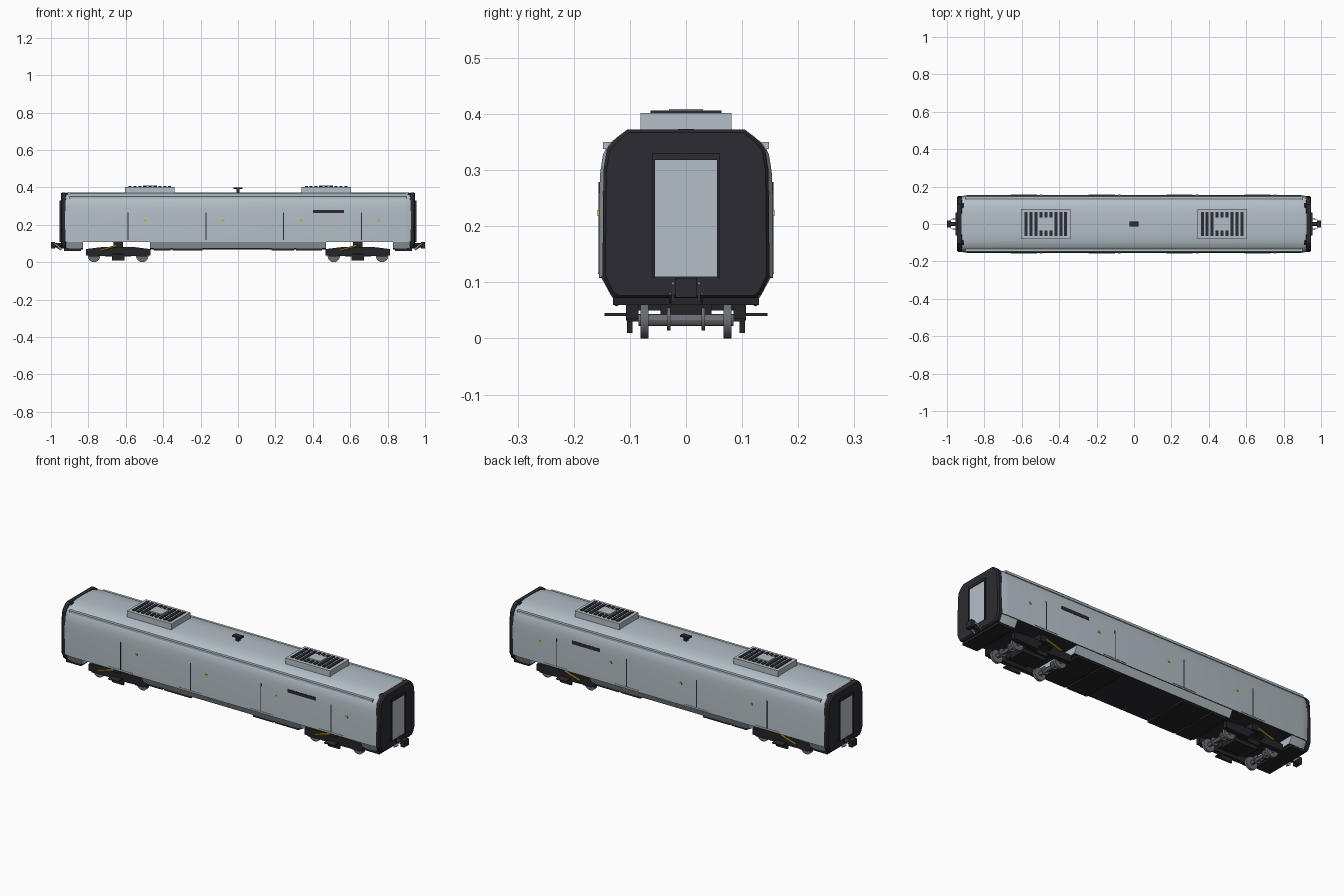
import bpy, bmesh, math
from mathutils import Vector

if "Cube" in bpy.data.objects:
    bpy.data.objects.remove(bpy.data.objects["Cube"])

def mat(name, r, g, b):
    m = bpy.data.materials.new(name)
    m.diffuse_color = (r, g, b, 1)
    m.use_nodes = True
    m.node_tree.nodes["Principled BSDF"].inputs["Base Color"].default_value = m.diffuse_color
    return m

GREY = mat("body grey", 0.45, 0.52, 0.565)
DARK = mat("end charcoal", 0.024, 0.024, 0.032)
BLACK = mat("underframe black", 0.018, 0.018, 0.021)
STEEL = mat("wheel steel", 0.14, 0.15, 0.17)
ORANGE = mat("button orange", 0.75, 0.38, 0.03)
YELLOW = mat("damper yellow", 0.75, 0.45, 0.01)

def finish(bm, name, mats, smooth=False, rule=None):
    bmesh.ops.recalc_face_normals(bm, faces=bm.faces)
    bm.normal_update()
    if rule:
        for f in bm.faces:
            f.material_index = rule(f)
    me = bpy.data.meshes.new(name)
    bm.to_mesh(me)
    bm.free()
    ob = bpy.data.objects.new(name, me)
    bpy.context.collection.objects.link(ob)
    for m in mats:
        me.materials.append(m)
    if smooth:
        bpy.context.view_layer.objects.active = ob
        ob.select_set(True)
        bpy.ops.object.shade_smooth_by_angle(angle=math.radians(30))
        ob.select_set(False)
    return ob

def add_box(bm, x0, x1, y0, y1, z0, z1):
    for p in bmesh.ops.create_cube(bm, size=1)["verts"]:
        p.co = Vector(((x0 + x1) / 2 + p.co.x * (x1 - x0),
                       (y0 + y1) / 2 + p.co.y * (y1 - y0),
                       (z0 + z1) / 2 + p.co.z * (z1 - z0)))

def boxes(name, m, *dims):
    bm = bmesh.new()
    for d in dims:
        add_box(bm, *d)
    return finish(bm, name, [m])

def rod(name, m, a, b, r, n=12):
    a, b = Vector(a), Vector(b)
    bm = bmesh.new()
    bmesh.ops.create_cone(bm, cap_ends=True, segments=n, radius1=r, radius2=r, depth=(b - a).length)
    q = Vector((0, 0, 1)).rotation_difference(b - a)
    for v in bm.verts:
        v.co = q @ v.co + (a + b) / 2
    return finish(bm, name, [m], True)

def loft(name, mats, half, stations, rule=None):
    """half: (y, z) from the roof down; stations: (x, y scale, z scale about mid height)"""
    ring = half + [(-y, z) for y, z in reversed(half) if y > 0]
    bm = bmesh.new()
    zm = 0.22
    rows = [[bm.verts.new((x, y * sy, zm + (z - zm) * sz)) for y, z in ring] for x, sy, sz in stations]
    n = len(ring)
    for a, b in zip(rows, rows[1:]):
        for i in range(n):
            bm.faces.new((a[i], a[(i + 1) % n], b[(i + 1) % n], b[i]))
    bm.faces.new(rows[0])
    bm.faces.new(rows[-1])
    return finish(bm, name, mats, True, rule)

def prism(name, m, pts, y0, y1):
    """Side profile in x, z extruded along y"""
    bm = bmesh.new()
    a = [bm.verts.new((x, y0, z)) for x, z in pts]
    b = [bm.verts.new((x, y1, z)) for x, z in pts]
    bm.faces.new(a)
    bm.faces.new(b)
    for i in range(len(pts)):
        j = (i + 1) % len(pts)
        bm.faces.new((a[i], a[j], b[j], b[i]))
    return finish(bm, name, [m])

under = lambda f: 1 if f.normal.z < -0.9 else 0

# Main shell and the lower skirt, which is cut away over the bogies
shell = [(0, .373), (.05, .3725), (.09, .369), (.12, .36), (.138, .347), (.148, .328),
         (.153, .295), (.155, .25), (.155, .108)]
loft("body_shell", [GREY, DARK], shell,
     [(-.925, .955, .985), (-.91, .975, .99), (-.89, 1, 1), (.89, 1, 1), (.91, .975, .99), (.925, .955, .985)], under)
skirt = [(0, .112), (.153, .112), (.131, .072), (0, .067)]
loft("centre_skirt", [GREY, DARK], skirt, [(-.47, 1, 1), (.47, 1, 1)], under)

# Underfloor equipment boxes
for x0, x1 in ((-.45, -.36), (-.35, -.19), (.18, .3), (.31, .45)):
    boxes("underfloor_box", BLACK, (x0, x1, -.128, .128, .061, .08))

end_profile = [(0, .372), (.105, .372), (.125, .357), (.141, .338), (.147, .3), (.149, .11),
               (.135, .08), (.125, .072), (0, .072)]
for s in (-1, 1):
    def sx(a, b):
        return (min(s * a, s * b), max(s * a, s * b))
    # End skirt, dark end cap, door and door surround
    loft("end_skirt", [GREY, DARK], skirt, [(s * .83, 1, 1), (s * .89, 1, 1), (s * .92, .96, 1)], under)
    loft("end_cap", [DARK], end_profile,
         [(s * .91, .97, .97), (s * .92, .97, .97), (s * .922, 1, 1), (s * .94, 1, 1), (s * .947, .965, .97)])
    boxes("end_door", GREY, sx(.94, .949) + (-.055, .055, .11, .318))
    boxes("end_door_frame", DARK, sx(.94, .954) + (-.061, -.055, .108, .33),
          sx(.94, .954) + (.055, .061, .108, .33), sx(.94, .954) + (-.055, .055, .318, .33))
    boxes("buffer_beam", BLACK, sx(.84, .93) + (-.13, .13, .06, .075))
    # Coupler with side brackets
    boxes("coupler_head", DARK, sx(.978, 1.0) + (-.02, .02, .073, .108))
    rod("coupler_shaft", DARK, (s * .93, 0, .09), (s * .98, 0, .09), .012)
    for t in (-1, 1):
        prism("coupler_bracket", GREY, [(s * .94, .072), (s * .945, .066), (s * .982, .096), (s * .978, .101)],
              t * .021, t * .025)
        rod("coupler_hose", STEEL, (s * .945, t * .028, .064), (s * .97, t * .028, .08), .0025, 8)

    # Roof air conditioning unit with slatted grille
    c = s * .471
    boxes("roof_unit", GREY, (c - .132, c + .132, -.081, .081, .35, .402))
    slats = []
    for i in range(9):
        x = c + (i - 4) * .0265
        spans = [(-.063, .063)] if abs(i - 4) > 1.5 else [(-.063, -.034), (.034, .063)]
        slats += [(x - .008, x + .008, a, b, .4, .406) for a, b in spans]
    boxes("roof_grille_slats", DARK, *slats)
    boxes("roof_unit_hatch", GREY, (c - .038, c + .038, -.03, .03, .4, .409))

    # Bogie: wheels, axles, frame, brakes and dampers
    c = s * .641
    for d in (-.129, .129):
        rod("axle", STEEL, (c + d, -.085, .033), (c + d, .085, .033), .011)
        for t in (-1, 1):
            rod("wheel", STEEL, (c + d, t * .067, .033), (c + d, t * .081, .033), .033, 24)
            rod("brake_disc", STEEL, (c + d, t * .028, .035), (c + d, t * .034, .035), .021, 20)
            boxes("axle_box", BLACK, (c + d - .025, c + d + .025, t * .095 - .01, t * .095 + .01, .03, .06))
    side = [(-.172, .036), (-.172, .07), (-.09, .08), (.09, .08), (.172, .07), (.172, .036),
            (.07, .032), (-.07, .032)]
    for t in (-1, 1):
        prism("bogie_side_frame", BLACK, [(c + x, z) for x, z in side], t * .085, t * .107)
        boxes("rail_brake", BLACK, (c - .033, c + .033, t * .1 - .005, t * .1 + .005, .01, .04))
        boxes("side_bracket", DARK, (c - .03, c + .03, t * .125 - .02, t * .125 + .02, .04, .045))
        boxes("air_spring", BLACK, (c - .025, c + .025, t * .095 - .025, t * .095 + .025, .075, .108))
        rod("yaw_damper", YELLOW, (c - .098, t * .124, .062), (c - .01, t * .124, .088), .005, 8)
    boxes("bogie_bolster", BLACK, (c - .06, c + .06, -.09, .09, .05, .078),
          (c - .07, c + .07, -.045, .045, .03, .06))

# Roof aerial
boxes("roof_aerial", DARK, (-.008, .008, -.008, .008, .365, .394), (-.025, .025, -.014, .014, .392, .4))

# Side details, the same on both sides
for t in (-1, 1):
    def plate(name, m, x0, x1, z0, z1, yin=.15, yout=.1562):
        ys = sorted((t * yin, t * yout))
        return boxes(name, m, (x0, x1, ys[0], ys[1], z0, z1))
    for x in (-.589, -.172, .244, .661):
        plate("door_seam", DARK, x - .0025, x + .0025, .115, .266)
        plate("door_sill", GREY, x - .07, x + .07, .115, .118, yout=.157)
        plate("door_button", ORANGE, x + .087, x + .1, .218, .229, yout=.1575)
    plate("destination_display", DARK, .402, .567, .262, .279)
    plate("rain_gutter", GREY, -.9, .9, .338, .35, .13, .148)
